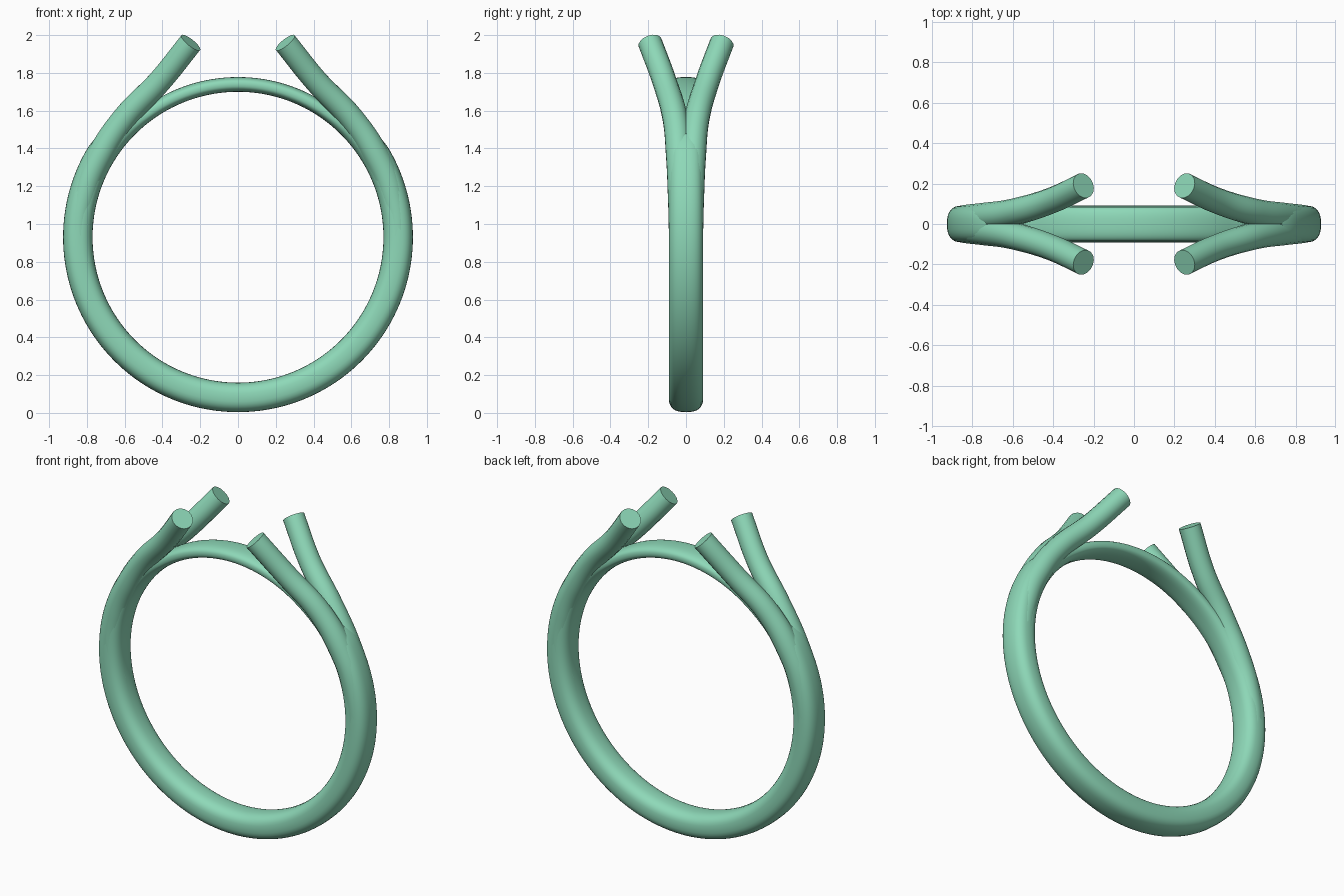
import bpy, bmesh, math

if "Cube" in bpy.data.objects:
    bpy.data.objects.remove(bpy.data.objects["Cube"])

mat = bpy.data.materials.new("mint")
mat.diffuse_color = (0.27, 0.69, 0.48, 1)
mat.use_nodes = True
mat.node_tree.nodes["Principled BSDF"].inputs["Base Color"].default_value = mat.diffuse_color

CZ, INNER = 0.93, 0.77   # finger hole centre height and radius


def smoothstep(a, b, x):
    t = min(1, max(0, (x - a) / (b - a)))
    return t * t * (3 - 2 * t)


def spow(v, e):
    return math.copysign(abs(v) ** e, v)


def finish(obj):
    obj.data.materials.append(mat)
    bpy.ops.object.select_all(action='DESELECT')
    obj.select_set(True)
    bpy.context.view_layer.objects.active = obj
    bpy.ops.object.shade_smooth_by_angle(angle=math.radians(40))


# Band: rounded section swept round the hole, thinning to an arch at the top
N, M = 160, 32
bm = bmesh.new()
rings = []
for i in range(N):
    a = 2 * math.pi * i / N
    elev = math.degrees(math.asin(math.sin(a)))
    k = smoothstep(30, 56, elev)
    half_t = 0.078 * (1 - k) + 0.039 * k
    half_w = 0.091 * (1 - k) + 0.085 * k
    e = 2 / 2.6
    ring = []
    for j in range(M):
        b = 2 * math.pi * j / M
        r = INNER + half_t + half_t * spow(math.cos(b), e)
        y = half_w * spow(math.sin(b), e)
        ring.append(bm.verts.new((r * math.cos(a), y, CZ + r * math.sin(a))))
    rings.append(ring)
for i in range(N):
    p, q = rings[i], rings[(i + 1) % N]
    for j in range(M):
        bm.faces.new((p[j], p[(j + 1) % M], q[(j + 1) % M], q[j]))
bmesh.ops.recalc_face_normals(bm, faces=bm.faces)
mesh = bpy.data.meshes.new("band")
bm.to_mesh(mesh)
bm.free()
band = bpy.data.objects.new("band", mesh)
bpy.context.collection.objects.link(band)
finish(band)

# Split shoulders: four round rods leaving the band (x, y, z, radius)
PATH = [(0.795, 0.010, 0.65, 0.064), (0.845, 0.018, 0.93, 0.073),
        (0.81, 0.025, 1.175, 0.073), (0.73, 0.036, 1.363, 0.071),
        (0.60, 0.058, 1.56, 0.067), (0.415, 0.114, 1.755, 0.064),
        (0.25, 0.190, 1.96, 0.064)]
for sx, side in ((-1, "left"), (1, "right")):
    for sy, face in ((-1, "front"), (1, "back")):
        cu = bpy.data.curves.new("rod", 'CURVE')
        cu.dimensions = '3D'
        cu.bevel_depth = 1.0
        cu.bevel_resolution = 6
        cu.resolution_u = 12
        cu.use_fill_caps = True
        sp = cu.splines.new('BEZIER')
        sp.bezier_points.add(len(PATH) - 1)
        for bp, (x, y, z, r) in zip(sp.bezier_points, PATH):
            bp.co = (sx * x, sy * y, z)
            bp.radius = r
            bp.handle_left_type = bp.handle_right_type = 'AUTO'
        rod = bpy.data.objects.new(f"{side}_{face}_shoulder", cu)
        bpy.context.collection.objects.link(rod)
        bpy.ops.object.select_all(action='DESELECT')
        rod.select_set(True)
        bpy.context.view_layer.objects.active = rod
        bpy.ops.object.convert(target='MESH')
        rod = bpy.context.view_layer.objects.active
        # Weld the end caps
        bm = bmesh.new()
        bm.from_mesh(rod.data)
        bmesh.ops.remove_doubles(bm, verts=bm.verts, dist=1e-5)
        bmesh.ops.recalc_face_normals(bm, faces=bm.faces)
        bm.to_mesh(rod.data)
        bm.free()
        finish(rod)
